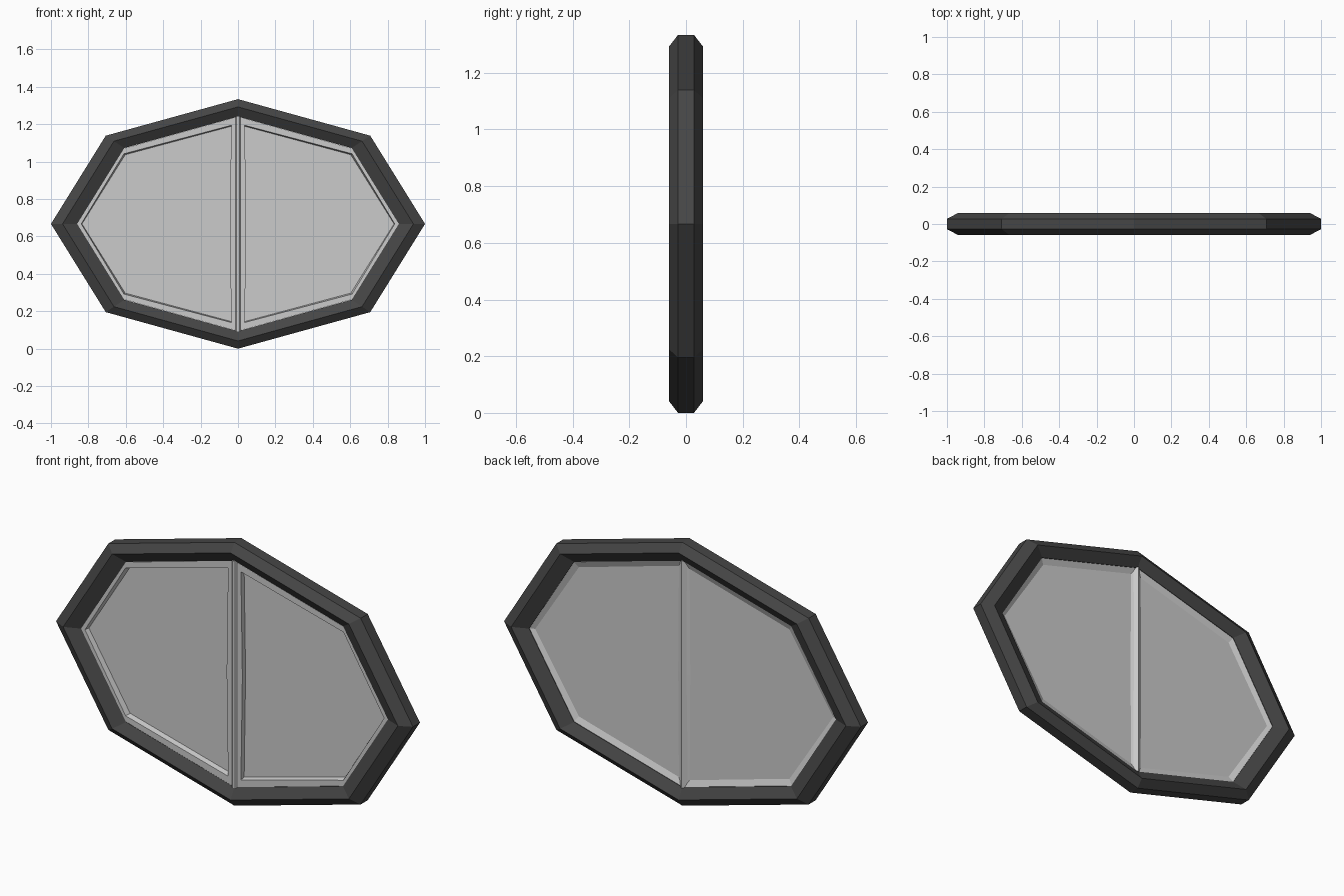
import bpy, bmesh
from math import cos, sin, pi

if "Cube" in bpy.data.objects:
    bpy.data.objects.remove(bpy.data.objects["Cube"])

CZ = 0.667  # centre height of the window


def material(name, rgba):
    m = bpy.data.materials.new(name)
    m.diffuse_color = rgba
    m.use_nodes = True
    m.node_tree.nodes["Principled BSDF"].inputs["Base Color"].default_value = m.diffuse_color
    return m


def loft(name, loops, mat, closed=False):
    """Join matching vertex loops with quads; cap the ends or close into a ring."""
    bm = bmesh.new()
    rings = [[bm.verts.new(p) for p in lp] for lp in loops]
    n = len(rings[0])
    pairs = list(zip(rings, rings[1:]))
    if closed:
        pairs.append((rings[-1], rings[0]))
    for a, b in pairs:
        for i in range(n):
            j = (i + 1) % n
            bm.faces.new((a[i], a[j], b[j], b[i]))
    if not closed:
        for r in (rings[0], rings[-1]):
            if len(r) > 2:
                f = bm.faces.new(r)
                bmesh.ops.poke(bm, faces=[f])
    bmesh.ops.recalc_face_normals(bm, faces=bm.faces)
    me = bpy.data.meshes.new(name)
    bm.to_mesh(me)
    bm.free()
    ob = bpy.data.objects.new(name, me)
    bpy.context.collection.objects.link(ob)
    me.materials.append(mat)
    return ob


dark = material("dark_frame", (0.06, 0.06, 0.06, 1))
glass = material("pale_glass", (0.8, 0.8, 0.8, 0.6))

# Outer frame: hexagonal section swept round a flattened octagon
section = [(1, -.028), (1, .028), (.938, .06), (.86, .028), (.86, -.028), (.938, -.06)]
loft("outer_frame",
     [[(s * cos(k * pi / 4), y, CZ + s * CZ * sin(k * pi / 4)) for s, y in section]
      for k in range(8)], dark, closed=True)


# Half-octagon outline: inner edge, corner and tip
def half(side, x0, z0, x1, z1, x2, y, bow=0):
    pts = [(x0, -z0), (x1, -z1), (x2, 0), (x1, z1), (x0, z0), (x0 + bow, 0)]
    return [(side * x, y, CZ + z) for x, z in pts]


# Two panes, recessed on the front and chamfered on the back
for side, label in ((-1, "left"), (1, "right")):
    loft(label + "_pane", [
        half(side, .036, .522, .603, .37, .834, -.002, .008),
        half(side, .036, .527, .61, .375, .838, -.028, .008),
        half(side, .008, .571, .61, .404, .862, -.028),
        half(side, .008, .571, .61, .404, .862, .026),
        half(side, .03, .535, .59, .378, .835, .014, .004),
    ], glass)

# Centre mullion: slim six-sided bar
bar = [(.022, -.018), (.022, .018), (0, .036), (-.022, .018), (-.022, -.018), (-.008, -.034), (.008, -.034)]
loft("centre_mullion", [[(x, y, CZ + z) for x, y in bar] for z in (-.575, .575)], glass)
